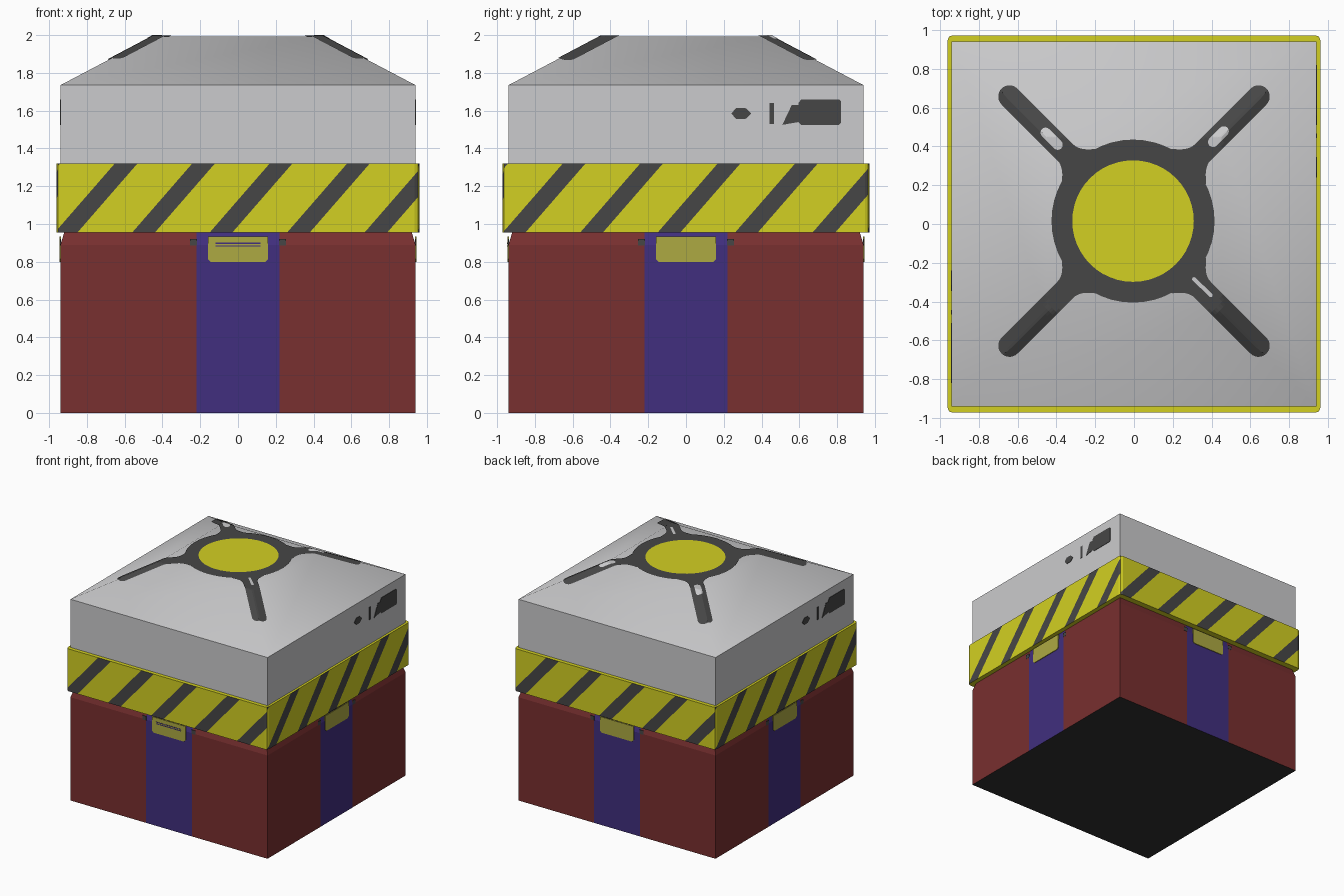
import bpy, bmesh, math
from mathutils import Vector

if "Cube" in bpy.data.objects:
    bpy.data.objects.remove(bpy.data.objects["Cube"])

def mat(name, r, g, b):
    m = bpy.data.materials.new(name)
    m.diffuse_color = (r, g, b, 1)
    m.use_nodes = True
    m.node_tree.nodes["Principled BSDF"].inputs["Base Color"].default_value = m.diffuse_color
    return m

GREY = mat("light grey", .60, .60, .61)
YELLOW = mat("yellow", .65, .63, .016)
DARK = mat("dark grey", .062, .062, .062)
RED = mat("dark red", .19, .029, .029)
BLUE = mat("indigo", .052, .028, .21)
OLIVE = mat("dull yellow", .42, .40, .055)
BLACK = mat("near black", .03, .03, .03)

def finish(bm, name, mats):
    me = bpy.data.meshes.new(name)
    bm.to_mesh(me)
    bm.free()
    for m in mats:
        me.materials.append(m)
    ob = bpy.data.objects.new(name, me)
    bpy.context.collection.objects.link(ob)
    return ob

def square_stack(levels):
    """Closed solid lofted through square levels (half x, half y, z)."""
    bm = bmesh.new()
    loops = [[bm.verts.new((sx * hx, sy * hy, z))
              for sx, sy in ((-1, -1), (1, -1), (1, 1), (-1, 1))]
             for hx, hy, z in levels]
    for a, b in zip(loops, loops[1:]):
        for i in range(4):
            j = (i + 1) % 4
            bm.faces.new((a[i], a[j], b[j], b[i]))
    bm.faces.new(loops[0][::-1])
    bm.faces.new(loops[-1])
    bm.normal_update()
    return bm

def cut(bm, faces, co, no):
    geom = list({e for f in faces for e in (*f.verts, *f.edges)}) + list(faces)
    bmesh.ops.bisect_plane(bm, geom=geom, plane_co=co, plane_no=no, dist=1e-5)

SIDES = [Vector(v) for v in ((0, -1, 0), (1, 0, 0), (0, 1, 0), (-1, 0, 0))]
UP = Vector((0, 0, 1))

# Lower body: red, with a central indigo strip cut into each wall
bm = square_stack([(.94, .94, 0), (.94, .94, .89), (.92, .92, .955)])
for axis in (Vector((1, 0, 0)), Vector((0, 1, 0))):
    for s in (-.22, .22):
        cut(bm, bm.faces[:], axis * s, axis)
bm.normal_update()
for f in bm.faces:
    c = f.calc_center_median()
    if f.normal.z < -.5:
        f.material_index = 2
    elif abs(f.normal.z) < .5 and min(abs(c.x), abs(c.y)) < .22:
        f.material_index = 1
finish(bm, "lower_body", [RED, BLUE, BLACK])

# Hazard band: rounded corners, slanted stripes cut into the sides
Z0, Z1 = .955, 1.32
PERIOD, WIDTH, START, SLANT = .41, .12, -.97, .87
bm = square_stack([(.96, .972, Z0), (.96, .972, Z1)])
corners = [e for e in bm.edges if abs(e.verts[0].co.z - e.verts[1].co.z) > .1]
bmesh.ops.bevel(bm, geom=corners, offset=.025, segments=2, profile=.5, affect='EDGES')
bm.normal_update()

def side_faces(d):
    return [f for f in bm.faces if f.normal.dot(d) > .75]

for d in SIDES:
    t = UP.cross(d)
    for n in range(-1, 6):
        for s in (START + n * PERIOD, START + n * PERIOD + WIDTH):
            cut(bm, side_faces(d), t * s + UP * Z0, (t - UP * SLANT).normalized())
    bm.normal_update()
    for f in side_faces(d):
        c = f.calc_center_median()
        s = c.dot(t) - SLANT * (c.z - Z0) - START
        f.material_index = int(s % PERIOD < WIDTH)
finish(bm, "hazard_band", [YELLOW, DARK])

# Lid: straight walls and a smooth hipped top
TOP, EAVE, FLAT, HALF = 1.993, 1.735, .45, .94
finish_lid = square_stack([(HALF, HALF, 1.31), (HALF, HALF, EAVE), (FLAT, FLAT, TOP)])
lid = finish(finish_lid, "lid", [GREY])
bpy.context.view_layer.objects.active = lid
lid.select_set(True)
bpy.ops.object.shade_smooth_by_angle(angle=math.radians(45))
lid.select_set(False)

def lid_height(x, y):
    m = max(abs(x), abs(y), FLAT)
    return TOP - (m - FLAT) / (HALF - FLAT) * (TOP - EAVE)

# Roof ring and round centre
CY = .015
bm = bmesh.new()
N = 48
rings = [[bm.verts.new((r * math.cos(a) - .005, r * math.sin(a) + CY, 2.0))
          for a in (2 * math.pi * i / N for i in range(N))] for r in (.313, .42)]
for i in range(N):
    j = (i + 1) % N
    bm.faces.new((rings[0][i], rings[1][i], rings[1][j], rings[0][j]))
bm.faces.new(rings[0]).material_index = 1
finish(bm, "roof_ring", [DARK, YELLOW])

def roof_strip(name, angle, u0, u1, width, lift, material, flare=False, round_start=False):
    """Strip laid over the lid, running outwards with a round end."""
    bm = bmesh.new()
    ca, sa = math.cos(angle), math.sin(angle)
    rows, steps = [], 40
    for i in range(steps + 1):
        u = u0 + (u1 - u0) * (1 - math.cos(math.pi * i / steps)) / 2
        w = width
        if flare:
            w += .07 * max(0, 1 - (u - .40) / .10) ** 2 if u > .40 else .07
        ends = [u1 - u] + ([u - u0] if round_start else [])
        for gap in ends:
            if gap < width:
                w = min(w, math.sqrt(max(width ** 2 - (width - gap) ** 2, 1e-6)))
        row = []
        for k in range(-4, 5):
            v = w * k / 4
            x, y = u * ca - v * sa, u * sa + v * ca + CY
            row.append(bm.verts.new((x, y, lid_height(x, y) + lift)))
        rows.append(row)
    for a, b in zip(rows, rows[1:]):
        for k in range(8):
            bm.faces.new((a[k], b[k], b[k + 1], a[k + 1]))
    finish(bm, name, [material])

# Four diagonal arms, and small light slots in three of them
for i in range(4):
    roof_strip(f"roof_arm_{i}", math.radians(45 + 90 * i), .36, .965, .058, .006, DARK, flare=True)
for i, (deg, u0, u1, w) in enumerate(((45, .55, .68, .026), (135, .53, .67, .026),
                                      (-44, .42, .56, .010))):
    roof_strip(f"arm_slot_{i}", math.radians(deg), u0, u1, w, .0085, GREY, round_start=True)

def plate(name, d, outline, material, dist=.938, thick=.008):
    """Thin plate on a wall; outline is (along wall, height)."""
    bm = bmesh.new()
    t = UP.cross(d)
    f = bm.faces.new([bm.verts.new(t * a + UP * z + d * dist) for a, z in outline])
    new = bmesh.ops.extrude_face_region(bm, geom=[f])["geom"]
    bmesh.ops.translate(bm, vec=d * thick, verts=[g for g in new if isinstance(g, bmesh.types.BMVert)])
    bmesh.ops.recalc_face_normals(bm, faces=bm.faces[:])
    finish(bm, name, [material])

def rect(a0, a1, z0, z1):
    return [(a0, z0), (a1, z0), (a1, z1), (a0, z1)]

# Latch tabs under the band with small dark clips
for i, d in enumerate(SIDES):
    plate(f"latch_tab_{i}", d, [(-.145, .80), (.145, .80), (.16, .815), (.16, .935),
                                (-.16, .935), (-.16, .815)], OLIVE)
    for s in (-1, 1):
        plate(f"latch_clip_{i}_{s}", d, rect(s * .235 - .018, s * .235 + .018, .885, .92), DARK, thick=.004)
for z in (.881, .895):
    plate("tab_line", SIDES[0], rect(-.12, .12, z, z + .006), BLUE, dist=.946, thick=.002)

# Dark wall markings on the left and right of the lid
for d, side in ((SIDES[1], "right"), (SIDES[3], "left")):
    shapes = {
        "panel": [(.61, 1.525), (.81, 1.525), (.82, 1.535), (.82, 1.65), (.81, 1.66), (.61, 1.66), (.595, 1.64), (.595, 1.54)],
        "wedge": [(.51, 1.525), (.598, 1.54), (.598, 1.63), (.56, 1.63)],
        "bar": rect(.442, .466, 1.53, 1.64),
        "spot": [(.24, 1.585), (.265, 1.556), (.315, 1.556), (.345, 1.585), (.315, 1.614), (.265, 1.614)],
    }
    for part, outline in shapes.items():
        plate(f"{side}_mark_{part}", d, outline, DARK, thick=.005)
